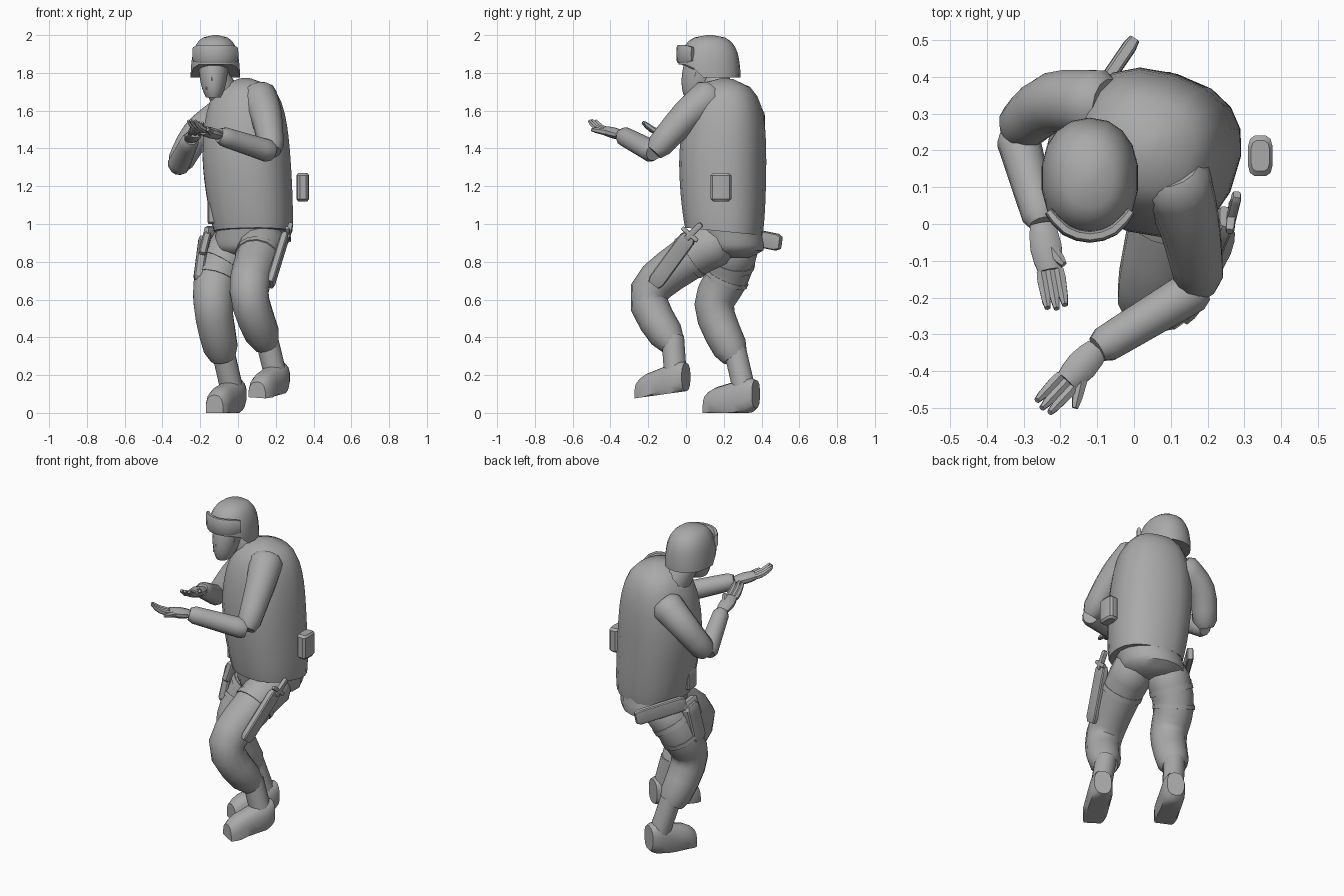
import bpy, bmesh
from math import cos, sin, pi, radians, copysign
from mathutils import Vector

if "Cube" in bpy.data.objects:
    bpy.data.objects.remove(bpy.data.objects["Cube"])

grey = bpy.data.materials.new("plain_grey")
grey.use_nodes = True
colour = (.4, .4, .4, 1)
grey.diffuse_color = colour
grey.node_tree.nodes["Principled BSDF"].inputs["Base Color"].default_value = colour

X, Y, Z = Vector((1, 0, 0)), Vector((0, 1, 0)), Vector((0, 0, 1))


def along_path(path, t):
    """Point at fraction t of a smooth curve through the path points."""
    last = len(path) - 1
    k = min(int(t * last), last - 1)
    f = t * last - k
    before, p, q, after = (Vector(path[max(0, min(last, k + i))]) for i in (-1, 0, 1, 2))
    leave, arrive = (q - before) / 2, (after - p) / 2
    ease = f * f * (3 - 2 * f)
    return p.lerp(q, ease) + leave * f * (1 - f) ** 2 - arrive * f * f * (1 - f)


def taper(end=1, soft=.1):
    """Scale rule: narrow evenly towards the end and round off both tips."""
    return lambda t: (1 + (end - 1) * t) * min(1, .75 + .25 * min(t, 1 - t) / soft)


def even(t):
    return 1


def tube(name, path, a, b=None, shape=taper(), ref=X, axis=None, sides=12,
         power=2, steps=8, warp=None, angle=45):
    """Skin rings of radius a (along ref) and b down a path, scaled by the shape rule."""
    bm = bmesh.new()
    loops = []
    for i in range(steps + 1):
        t = i / steps
        centre = along_path(path, t)
        ahead = along_path(path, min(1, t + .05)) - along_path(path, max(0, t - .05))
        ahead = (axis or ahead).normalized()
        u = (ref - ahead * ref.dot(ahead)).normalized()
        v = ahead.cross(u)
        loop = []
        for k in range(sides):
            turn = 2 * pi * (k + .5) / sides
            c, s = (copysign(abs(w) ** (2 / power), w) for w in (cos(turn), sin(turn)))
            co = centre + (u * c * a + v * s * (b or a)) * shape(t)
            loop.append(bm.verts.new(warp(co) if warp else co))
        loops.append(loop)
    for low, high in zip(loops, loops[1:]):
        for k in range(sides):
            n = (k + 1) % sides
            bm.faces.new((low[k], low[n], high[n], high[k]))
    bm.faces.new(loops[0][::-1])
    bm.faces.new(loops[-1])
    bmesh.ops.recalc_face_normals(bm, faces=bm.faces)
    mesh = bpy.data.meshes.new(name)
    bm.to_mesh(mesh)
    bm.free()
    mesh.materials.append(grey)
    ob = bpy.data.objects.new(name, mesh)
    bpy.context.collection.objects.link(ob)
    bpy.ops.object.select_all(action="DESELECT")
    ob.select_set(True)
    bpy.context.view_layer.objects.active = ob
    bpy.ops.object.shade_smooth_by_angle(angle=radians(angle))


def bar(name, start, end, a, b, ref=X, power=5):
    """Soft-edged block running from start to end."""
    tube(name, [start, end], a, b, ref=ref, power=power, angle=30)


# Torso: vest turned a little towards the right, domed over the shoulders
tube("vest", [(.08, .2, .96), (.045, .195, 1.35), (.04, .22, 1.77)], .205, .2,
     lambda t: max(.02, 1 - t ** 6) ** .5 + .13 * sin(pi * t),
     Vector((1, -.3, 0)), Vector((0, .1, 1)), sides=18, power=2.4, steps=16)
tube("pelvis", [(.05, .25, .82), (.08, .21, 1.02)], .19, .18,
     lambda t: min(1, .45 + 2 * t), axis=Z, sides=16)
tube("neck", [(-.03, .22, 1.6), (-.13, .14, 1.8)], .1, shape=taper(.65))

# Head and face
tube("head", [(-.13, .05, 1.67), (-.13, .12, 1.92)], .08, .11,
     lambda t: .5 + .5 * sin(2.4 * t), axis=Z, sides=14)
tube("nose", [(-.14, -.01, 1.76), (-.14, .01, 1.82)], .02, shape=taper(.5),
     axis=Z, sides=6, steps=3)
tube("mouth", [(-.17, 0, 1.72), (-.11, 0, 1.72)], .01, ref=Z, sides=6, steps=4)

# Helmet with a rim raised over the eyes and low over ears and nape
crown = Vector((-.12, .125, 1.8))


def rim(co):
    fade = max(0, (1.9 - co.z) * 10)
    front = min(1, max(0, (.09 - co.y) * 14))
    co.z += fade * (.07 * front - .025)
    return co


tube("helmet", [crown, crown + Z * .2], .132, .163, lambda t: (1.01 - t ** 2.6) ** .5,
     axis=Z, sides=18, power=2.2, steps=10, warp=rim)
tube("goggle_strap", [crown + Z * .08, crown + Z * .12], .13, .16, taper(.96, .01),
     axis=Vector((0, -.1, 1)), sides=18, power=2.2, steps=1, angle=30)
arc = [crown + Vector((.13 * sin(t), -.02 - .14 * cos(t), .1))
       for t in (radians(30 * i) for i in range(-2, 3))]
tube("goggles", arc, .05, .016, taper(1, .2), Z, sides=10, power=3.5)
for side, label in ((-1, "right"), (1, "left")):
    top = Vector((-.13 + side * .07, .06, 1.8))
    bar(label + "_chin_strap", top, top - Vector((side * .03, .02, .11)), .006, .012)

# Arms, bent at the elbow with the hands held forward
left_elbow, left_wrist = (.18, -.17, 1.38), (-.1, -.34, 1.47)
right_elbow, right_wrist = (-.32, .25, 1.3), (-.25, 0, 1.45)
tube("left_arm", [(.1, .15, 1.69), (.15, 0, 1.57), left_elbow], .105, shape=taper(.6),
     sides=14)
tube("right_arm", [(-.07, .32, 1.58), (-.22, .33, 1.47), right_elbow], .1, shape=taper(.65),
     ref=Y, sides=14)
tube("left_forearm", [left_elbow, left_wrist], .062, shape=taper(.8), ref=Z)
tube("right_forearm", [right_elbow, right_wrist], .062, shape=taper(.75))


def hand(name, wrist, tip, thumb):
    """Cupped palm, three broad tapering fingers and a thumb."""
    w, t, thumb = Vector(wrist), Vector(tip), Vector(thumb)
    across = (t - w).cross(Z).normalized()
    knuckle = w.lerp(t, .55) - Z * .02
    tube(name + "_palm", [w, knuckle], .045, .03, taper(1, .4), across, sides=10, steps=4)
    for i in (-1, 0, 1):
        off = across * i * .024
        end = knuckle.lerp(t, 1 - .06 * abs(i)) + off
        bend = knuckle.lerp(t, .5) + off - Z * .01
        tube(f"{name}_finger_{i + 2}", [knuckle + off, bend, end], .019,
             shape=taper(.6), ref=across, sides=6, steps=4)
    tube(name + "_thumb", [w.lerp(knuckle, .4), thumb], .024, shape=taper(.5),
         ref=across, sides=6, steps=4)


hand("left_hand", left_wrist, (-.25, -.5, 1.55), (-.16, -.5, 1.5))
hand("right_hand", right_wrist, (-.21, -.23, 1.54), (-.19, -.11, 1.5))

# Legs, knees bent, with straps fitted round the thighs
hip_radius, cuff_scale = .13, .7
legs = {"left": [(.14, .2, .92), (.1, 0, .81), (.06, -.2, .62), (.15, -.07, .36)],
        "right": [(0, .27, .92), (-.11, .22, .73), (-.13, .15, .55), (-.08, .26, .29)]}
for label, path in legs.items():
    tube(label + "_leg", path, hip_radius, shape=taper(cuff_scale), sides=14, steps=11)
for label, place in (("left", .3), ("right", .22), ("right", .36)):
    ends = [along_path(legs[label], place + d) for d in (-.02, .02)]
    tube(label + "_thigh_strap", ends, hip_radius * taper(cuff_scale)(place) + .005,
         shape=even, sides=14, steps=1, angle=30)


def boot(name, cuff, heel, toe, sole, slope):
    """Shaft out of the trouser cuff and a foot pressed flat on its sole."""
    cuff, heel, toe = Vector(cuff), Vector(heel), Vector(toe)

    def press(co):
        co.z = max(co.z, sole + slope * (co.y - toe.y))
        return co

    forward = Vector((toe.x - heel.x, toe.y - heel.y, 0))
    tube(name + "_shaft", [cuff + Z * .04, heel.lerp(toe, .22) + Z * .02], .062, shape=even)
    tube(name + "_foot", [heel, toe], .068, .1, taper(1, .2), forward.cross(Z),
         forward, sides=14, power=2.5, warp=press)


boot("left_boot", legs["left"][-1], (.23, 0, .19), (.1, -.25, .09), .08, .14)
boot("right_boot", legs["right"][-1], (0, .37, .1), (-.125, .11, .02), 0, 0)

# Sheathed knife on the left thigh
bar("sheath", (.25, .02, .94), (.17, -.17, .68), .022, .045)
bar("knife_handle", (.28, .08, 1), (.26, 0, .92), .013, .016)
bar("knife_guard", (.26, -.02, .98), (.27, .06, .91), .012, .012)

# Holster and sidearm on the right thigh
bar("holster", (-.18, .22, .93), (-.21, .18, .7), .028, .055)
bar("holster_flap", (-.16, .21, .95), (-.19, .19, .83), .022, .065)
bar("sidearm_grip", (0, .5, .9), (-.17, .25, .95), .02, .045, Vector((.8, -.5, 0)))

# Pouches
bar("left_pouch", (.343, .185, 1.27), (.343, .185, 1.12), .034, .056, power=3.5)
bar("right_pouch", (-.14, .16, 1.12), (-.14, .16, 1), .022, .045)
